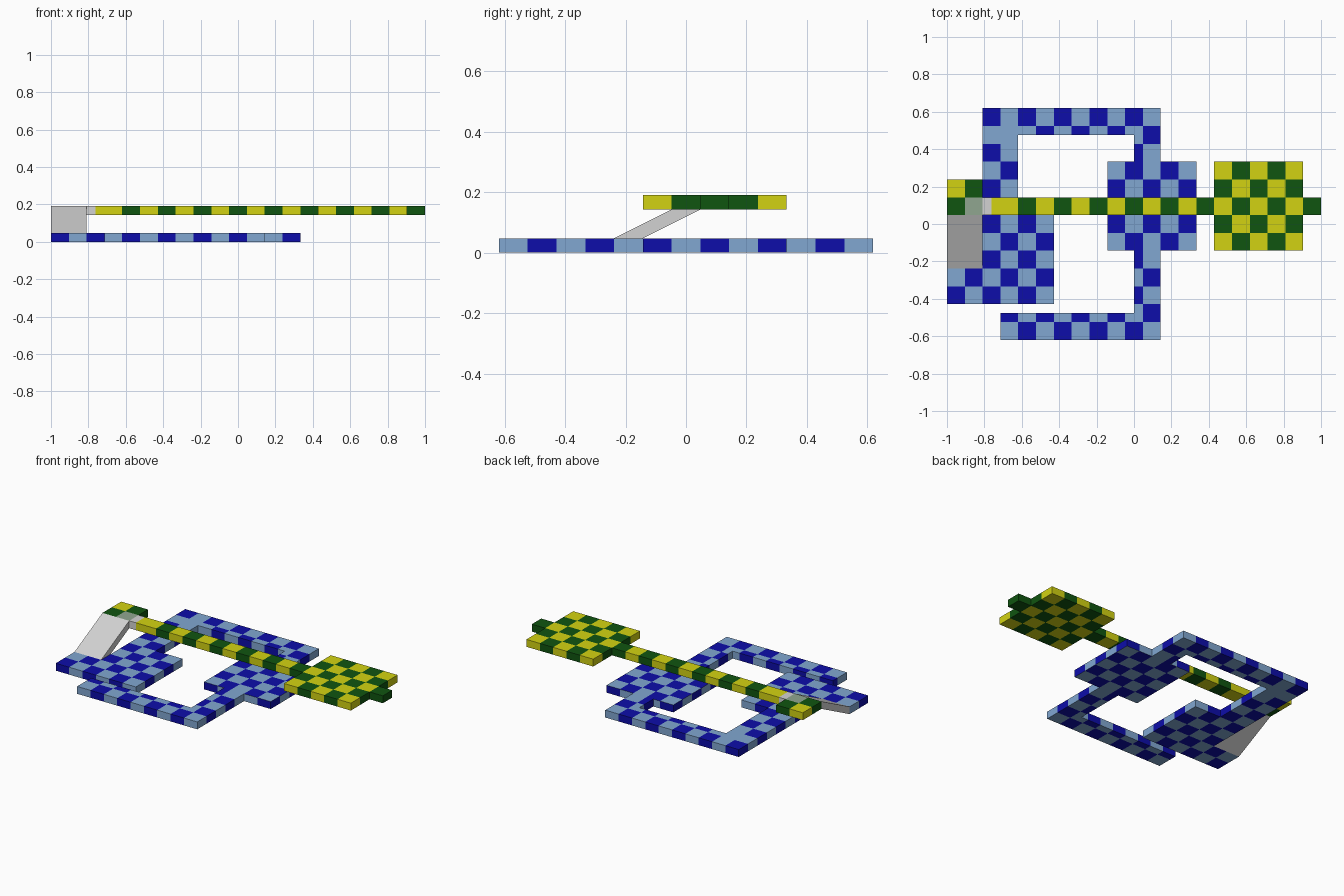
import bpy, bmesh

if "Cube" in bpy.data.objects:
    bpy.data.objects.remove(bpy.data.objects["Cube"])

H = 1 / 21          # half a checker tile; slabs are this thick


def mat(name, rgb):
    m = bpy.data.materials.new(name)
    m.diffuse_color = (*rgb, 1)
    m.use_nodes = True
    m.node_tree.nodes["Principled BSDF"].inputs["Base Color"].default_value = m.diffuse_color
    return m


dark_blue = mat("dark_blue", (0.004, 0.004, 0.40))
light_blue = mat("light_blue", (0.22, 0.39, 0.64))
green = mat("dark_green", (0.005, 0.09, 0.005))
yellow = mat("yellow", (0.65, 0.65, 0.006))
grey = mat("light_grey", (0.65, 0.65, 0.65))
sage = mat("muted_green", (0.28, 0.38, 0.28))


def cells(*rects):
    """Half-tile cells covered by (x0, x1, y0, y1) rectangles."""
    return {(a, b) for x0, x1, y0, y1 in rects
            for a in range(x0, x1) for b in range(y0, y1)}


def slab(name, filled, z0, mats, rule):
    """Slab over the filled cells, coloured by rule(a, b, is_side)."""
    bm = bmesh.new()
    z1 = z0 + H

    def face(pts, index):
        f = bm.faces.new([bm.verts.new((-1 + x * H, (y - 13) * H, z)) for x, y, z in pts])
        f.material_index = index

    for a, b in sorted(filled):
        ring = [(a, b), (a + 1, b), (a + 1, b + 1), (a, b + 1)]
        face([(x, y, z1) for x, y in ring], rule(a, b, False))
        face([(x, y, z0) for x, y in reversed(ring)], rule(a, b, False))
        for k, (dx, dy) in enumerate([(0, -1), (1, 0), (0, 1), (-1, 0)]):
            if (a + dx, b + dy) not in filled:
                p, q = ring[k], ring[(k + 1) % 4]
                face([(*p, z0), (*q, z0), (*q, z1), (*p, z1)], rule(a, b, True))
    bmesh.ops.remove_doubles(bm, verts=bm.verts, dist=1e-4)
    finish(name, bm, mats)


def finish(name, bm, mats):
    me = bpy.data.meshes.new(name)
    bm.to_mesh(me)
    bm.free()
    for m in mats:
        me.materials.append(m)
    bpy.context.collection.objects.link(bpy.data.objects.new(name, me))


# Lower blue level: start block, looping walkway, middle platform
middle = cells((18, 28, 10, 20))
lower = middle | cells((0, 12, 4, 8), (4, 12, 4, 14), (4, 8, 4, 26),
                       (4, 24, 23, 26), (21, 24, 0, 26), (6, 24, 0, 3))


def blue_rule(a, b, side):
    i, j = a // 2, b // 2
    if (i, j) == (3, 11):
        return 1
    flip = (a, b) in middle and not side
    return (i + j + flip) % 2


slab("lower_walkway", lower, 0, [dark_blue, light_blue], blue_rule)

# Upper yellow level: landing, long narrow bridge, end platform
upper = cells((0, 4, 14, 18), (0, 42, 14, 16), (30, 40, 10, 20))


def yellow_rule(a, b, side):
    i, j = a // 2, b // 2
    if j == 7 and i == 1:
        return 3                      # marked tile
    if j == 7 and i == 2:
        return 2 if a == 4 else 0     # pale edge next to it
    return (i + j) % 2


slab("upper_bridge", upper, 3 * H, [yellow, green, grey, sage], yellow_rule)

# Sloped ramp joining the two levels
bm = bmesh.new()
profile = [(-5, 0), (1, 3), (1, 4), (-5, 1)]
left = bm.faces.new([bm.verts.new((-1, y * H, z * H)) for y, z in profile])
ext = bmesh.ops.extrude_face_region(bm, geom=[left])
bmesh.ops.translate(bm, vec=(4 * H, 0, 0),
                    verts=[v for v in ext["geom"] if isinstance(v, bmesh.types.BMVert)])
bmesh.ops.recalc_face_normals(bm, faces=bm.faces)
finish("ramp", bm, [grey])
